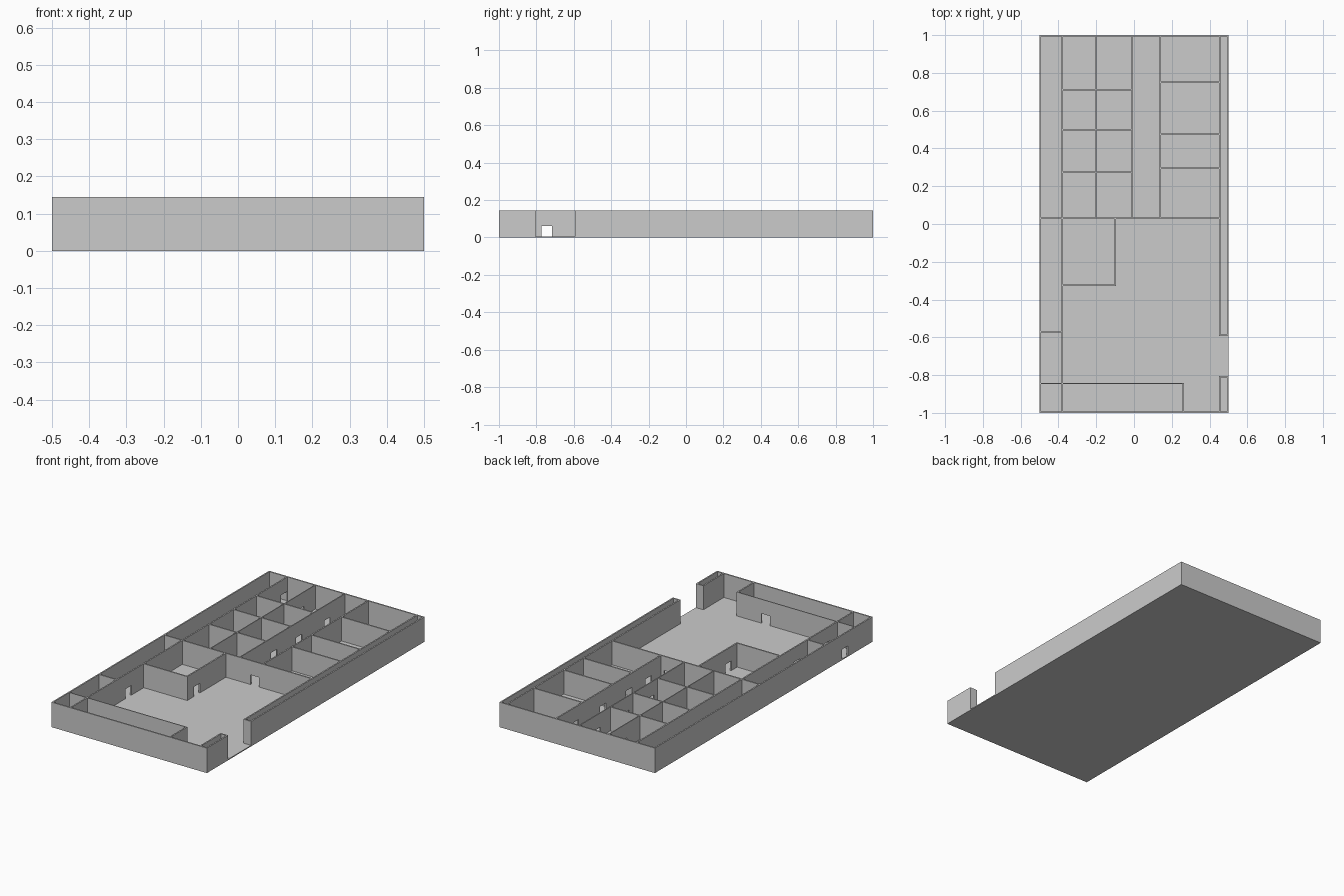
import bpy, bmesh
from mathutils import Matrix

if "Cube" in bpy.data.objects:
    bpy.data.objects.remove(bpy.data.objects["Cube"])

H = 0.145        # wall height
FLOOR = 0.006    # slab thickness
T = 0.008        # wall thickness
DOOR_W, DOOR_TOP = 0.055, 0.062


def add_box(bm, x0, x1, y0, y1, z0, z1):
    m = Matrix.Translation(((x0 + x1) / 2, (y0 + y1) / 2, (z0 + z1) / 2))
    bmesh.ops.create_cube(bm, size=1, matrix=m @ Matrix.Diagonal((x1 - x0, y1 - y0, z1 - z0, 1)))


def finish(bm, name):
    mesh = bpy.data.meshes.new(name)
    bm.to_mesh(mesh)
    bm.free()
    bpy.context.collection.objects.link(bpy.data.objects.new(name, mesh))


def wall(name, axis, pos, start, end, doors=(), t=T):
    """Wall along 'axis', centred on pos, with door openings left under lintels."""
    bm = bmesh.new()

    def piece(a, b, z0):
        if axis == 'x':
            add_box(bm, a, b, pos - t / 2, pos + t / 2, z0, H)
        else:
            add_box(bm, pos - t / 2, pos + t / 2, a, b, z0, H)

    a = start
    for d in sorted(doors):
        piece(a, d - DOOR_W / 2, FLOOR)
        piece(d - DOOR_W / 2, d + DOOR_W / 2, DOOR_TOP)
        a = d + DOOR_W / 2
    piece(a, end, FLOOR)
    finish(bm, name)


# Floor slab
bm = bmesh.new()
add_box(bm, -0.5, 0.5, -1, 1, 0, FLOOR)
finish(bm, "floor")

# Outer shell, with the entrance gap on the right
E = T / 2
wall("front_wall", 'x', -1 + E, -0.5, 0.5)
wall("back_wall", 'x', 1 - E, -0.5, 0.5)
wall("left_wall", 'y', -0.5 + E, -1 + T, 1 - T, [-0.745])
wall("right_wall_rear", 'y', 0.5 - E, -0.588, 1 - T)
wall("right_wall_front", 'y', 0.5 - E, -1 + T, -0.81)

# Narrow right gallery with its end caps
wall("right_gallery_rear", 'y', 0.455, -0.588, 1 - T)
wall("right_gallery_front", 'y', 0.455, -1 + T, -0.81)
wall("gallery_cap_rear", 'x', -0.59, 0.451, 0.5)
wall("gallery_cap_front", 'x', -0.808, 0.451, 0.5)

# Left passage and cross wall
wall("left_passage_wall", 'y', -0.38, -1 + T, 1 - T, [-0.745, -0.47, 0.96])
wall("passage_partition", 'x', -0.57, -0.5 + T, -0.384)
wall("cross_wall", 'x', 0.03, -0.5 + T, 0.451, [0.09])

# Front service strip
wall("service_wall", 'x', -0.845, -0.5 + T, 0.26, [0.078], 0.005)
wall("service_end", 'y', 0.26, -1 + T, -0.843)

# Small room in the hall
wall("hall_room_side", 'y', -0.10, -0.329, 0.026, [-0.24])
wall("hall_room_front", 'x', -0.325, -0.376, -0.096)

# Rear rooms either side of the central corridor
wall("cell_divider", 'y', -0.20, 0.034, 1 - T, [0.15, 0.39, 0.60, 0.86], 0.005)
wall("corridor_left", 'y', -0.01, 0.034, 1 - T, [0.15, 0.34, 0.57, 0.83], 0.006)
wall("corridor_right", 'y', 0.14, 0.034, 1 - T, [0.15, 0.33, 0.57, 0.82])
for i, y in enumerate((0.275, 0.50, 0.71)):
    wall(f"left_room_partition_{i + 1}", 'x', y, -0.376, -0.013)
for i, y in enumerate((0.295, 0.475, 0.75)):
    wall(f"right_room_partition_{i + 1}", 'x', y, 0.144, 0.451)
